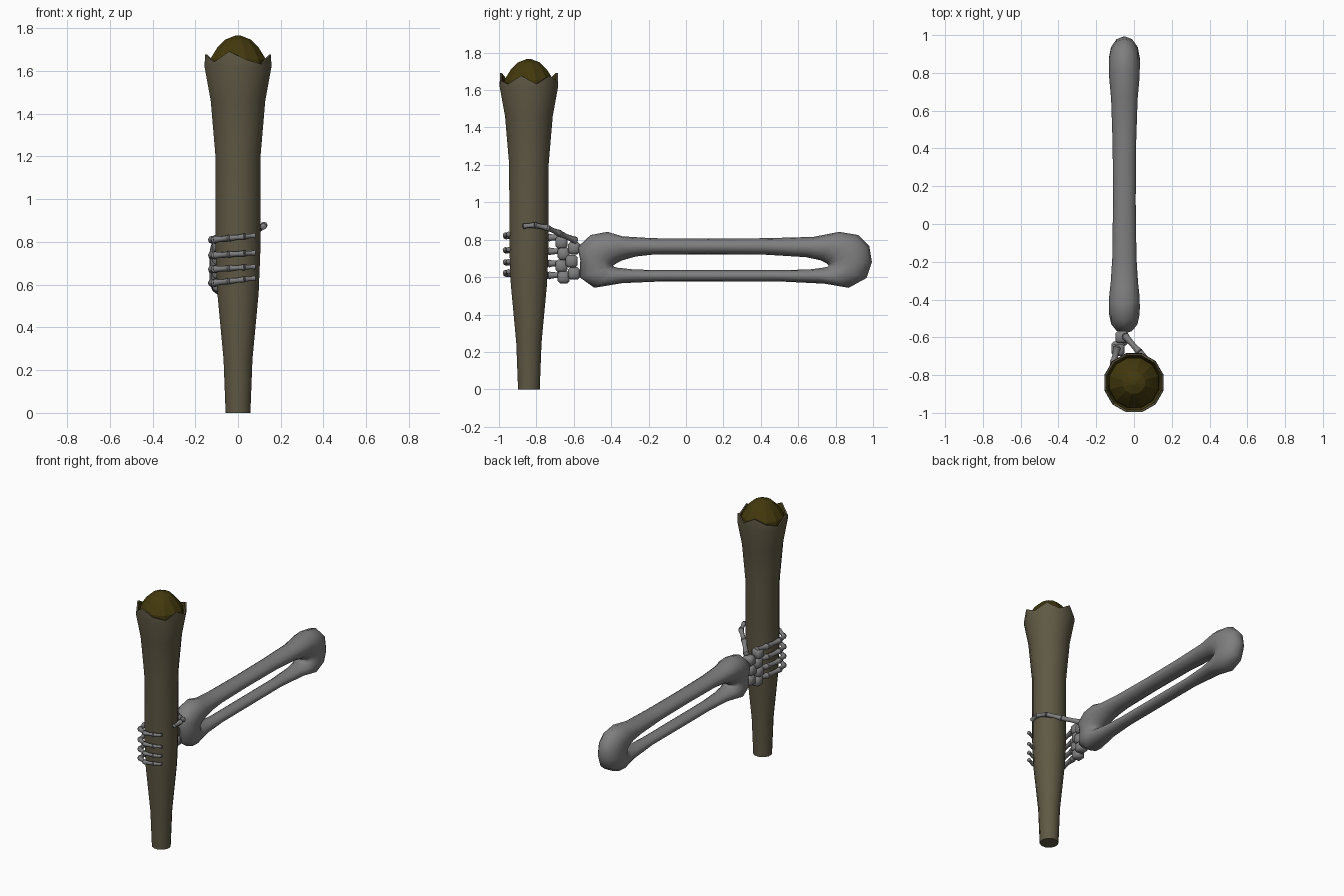
import bpy, bmesh, math
from mathutils import Vector

if "Cube" in bpy.data.objects:
    bpy.data.objects.remove(bpy.data.objects["Cube"], do_unlink=True)


def material(name, col):
    m = bpy.data.materials.new(name)
    m.use_nodes = True
    m.diffuse_color = (*col, 1)
    m.node_tree.nodes["Principled BSDF"].inputs["Base Color"].default_value = (*col, 1)
    return m


BONE = material("grey bone", (0.21, 0.21, 0.21))
WOOD = material("weathered wood", (0.115, 0.098, 0.058))
FILL = material("dark olive filling", (0.055, 0.04, 0.004))


def finish(name, bm, mats, angle=40):
    bmesh.ops.recalc_face_normals(bm, faces=bm.faces)
    me = bpy.data.meshes.new(name)
    bm.to_mesh(me)
    bm.free()
    ob = bpy.data.objects.new(name, me)
    bpy.context.collection.objects.link(ob)
    for m in mats:
        me.materials.append(m)
    bpy.ops.object.select_all(action='DESELECT')
    ob.select_set(True)
    bpy.context.view_layer.objects.active = ob
    bpy.ops.object.shade_smooth_by_angle(angle=math.radians(angle))
    return ob


def skin(bm, rings, closed=False, caps=True):
    """Join rings of points with quads; returns the rings of vertices."""
    vs = [[bm.verts.new(p) for p in r] for r in rings]
    n = len(vs[0])
    for a, b in zip(vs, vs[1:] + vs[:1] if closed else vs[1:]):
        for i in range(n):
            bm.faces.new((a[i], a[(i + 1) % n], b[(i + 1) % n], b[i]))
    if caps and not closed:
        bm.faces.new(vs[0])
        bm.faces.new(vs[-1])
    return vs


# Torch handle: lathed shaft with a jagged rim and a hollow dark mouth
SIDES, AXIS_Y = 12, -0.84


def circle(r, z, jag=None):
    pts = []
    for i in range(SIDES):
        a = math.tau * (i + 0.5) / SIDES
        pts.append((r * math.cos(a), AXIS_Y + r * math.sin(a), z + (jag[i % len(jag)] if jag else 0)))
    return pts


jag = (0.0, 0.045, 0.01, 0.06, 0.02)
shaft = [(0.06, 0), (0.07, 0.25), (0.1, 0.56), (0.108, 0.75), (0.109, 1.2), (0.132, 1.46), (0.162, 1.62)]
bm = bmesh.new()
rings = [circle(r, z) for r, z in shaft]
rings += [circle(0.16, 1.632, jag), circle(0.15, 1.632, jag), circle(0.132, 1.6)]
vs = skin(bm, rings)
mouth = set(vs[-1])
for f in bm.faces:
    f.material_index = 1 if any(v in mouth for v in f.verts) else 0
finish("torch_handle", bm, [WOOD, FILL])

# Domed filling in the mouth
bm = bmesh.new()
skin(bm, [circle(r, z) for r, z in [(0.138, 1.61), (0.135, 1.655), (0.1, 1.71), (0.06, 1.748), (0.012, 1.766)]])
finish("torch_filling", bm, [FILL], 20)

# Forearm: two bones joined at both ends, swept round the gap between them
# Each station: outer y, z, inner y, z, half width
stations = [
    (-.565, .69, -.39, .66, .075), (-.58, .76, -.385, .665, .08), (-.51, .825, -.37, .675, .082),
    (-.42, .842, -.34, .69, .08), (-.34, .818, -.27, .71, .072), (-.18, .808, -.18, .72, .064),
    (.12, .806, .12, .722, .06), (.42, .808, .42, .72, .062), (.68, .815, .64, .707, .07),
    (.82, .842, .72, .69, .08), (.92, .825, .75, .675, .082), (.98, .765, .76, .667, .082),
    (.994, .68, .762, .66, .082), (.965, .595, .755, .655, .082), (.87, .543, .73, .65, .078),
    (.74, .565, .66, .641, .06), (.5, .577, .5, .637, .045), (-.15, .576, -.15, .637, .045),
    (-.34, .568, -.28, .641, .055), (-.49, .543, -.365, .65, .075), (-.57, .6, -.385, .655, .076),
]
ARM_X, N = -0.051, 12
rings = []
for oy, oz, iy, iz, w in stations:
    ring = []
    for i in range(N):
        a = math.tau * i / N
        t = 0.5 + 0.5 * math.cos(a)
        ring.append((ARM_X + w * math.sin(a), iy + (oy - iy) * t, iz + (oz - iz) * t))
    rings.append(ring)
bm = bmesh.new()
skin(bm, rings, closed=True)
finish("forearm_bones", bm, [BONE], 60)


# Hand bones: each segment is a thin shaft with knobbed ends
def segment(bm, p, q, r):
    p, q = Vector(p), Vector(q)
    d = q - p
    turn = d.to_track_quat('Z', 'Y')
    rings = []
    for t, s in [(-0.06, 0.5), (0.02, 1.15), (0.2, 0.95), (0.5, 0.8), (0.8, 0.9), (0.96, 1.1), (1.05, 0.5)]:
        rings.append([p + d * t + turn @ Vector((r * s * math.cos(math.tau * i / 8),
                                                 r * s * math.sin(math.tau * i / 8), 0)) for i in range(8)])
    skin(bm, rings)


def digit(name, path, r):
    bm = bmesh.new()
    for k, (p, q) in enumerate(zip(path, path[1:])):
        segment(bm, p, q, r * (1 - 0.07 * k))
    finish(name, bm, [BONE], 50)


# Four fingers wrapping round the right side to the front
grip = [(-.088, -.65), (-.108, -.735), (-.122, -.85), (-.108, -.92), (-.04, -.963), (.03, -.965), (.08, -.948)]
for name, z, rise in [("index_finger", .81, .02), ("middle_finger", .737, .012),
                      ("ring_finger", .672, .012), ("little_finger", .608, .022)]:
    path = [(x, y, z + rise * (x + 0.12) / 0.2) for x, y in grip]
    digit(name, path, 0.019)

# Thumb on the left side
digit("thumb", [(-.05, -.59, .795), (.03, -.68, .835), (.1, -.745, .865), (.122, -.81, .878), (.118, -.87, .872)], 0.018)

# Wrist: two columns of small rounded blocks
bm = bmesh.new()
for y, x, heights in [(-.605, -.065, (.62, .685, .755)), (-.66, -.085, (.6, .66, .725, .785))]:
    for k, z in enumerate(heights):
        block = bmesh.ops.create_cube(bm, size=1)["verts"]
        for v in block:
            v.co = Vector((x, y + 0.006 * (-1) ** k, z)) + Vector((v.co.x * .068, v.co.y * .064, v.co.z * .066))
bmesh.ops.bevel(bm, geom=bm.edges[:], offset=0.013, segments=1, affect='EDGES')
finish("wrist_bones", bm, [BONE], 50)
